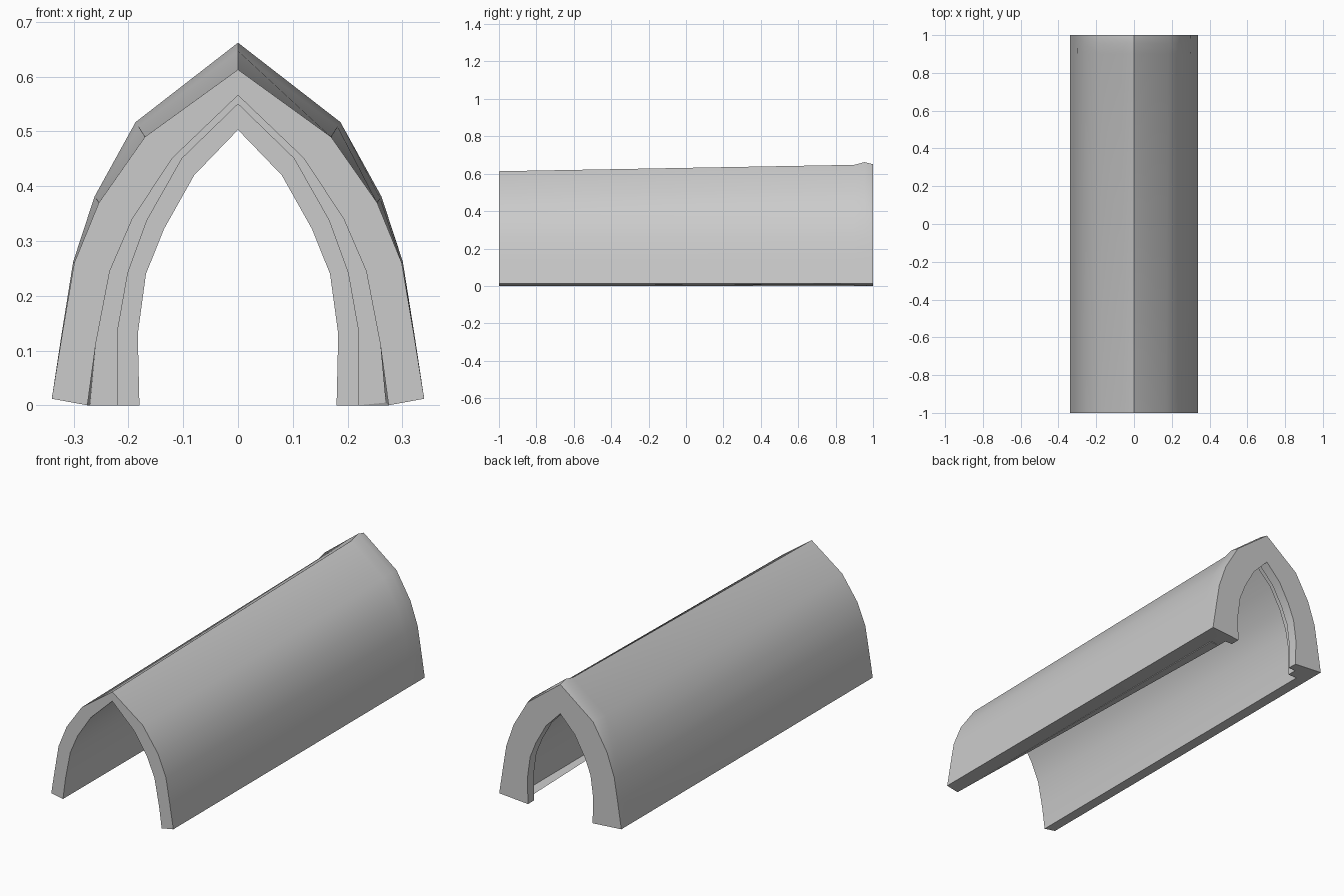
import bpy, bmesh, math

if "Cube" in bpy.data.objects:
    bpy.data.objects.remove(bpy.data.objects["Cube"])

# Half cross-sections (x, z) from foot to apex
OUT_FRONT = [(.34, .012), (.32, .136), (.299, .26), (.254, .37), (.17, .49), (0, .613)]
OUT_BACK = [(.34, .012), (.321, .137), (.301, .262), (.262, .381), (.187, .517), (0, .662)]
INNER = [(.27, 0), (.26, .11), (.234, .245), (.193, .34), (.12, .451), (0, .566)]
STEP_1 = [(.22, 0), (.22, .135), (.201, .242), (.166, .338), (.102, .451), (0, .55)]
STEP_2 = [(.18, 0), (.183, .13), (.168, .24), (.135, .322), (.08, .42), (0, .503)]
INNER_FRONT = [(.275, 0)] + INNER[1:]


def mix(a, b, t):
    return [(p[0] + (q[0] - p[0]) * t, p[1] + (q[1] - p[1]) * t) for p, q in zip(a, b)]


# Closed loop of rows: along the roof to the back, then forward through the stepped portal
ROWS = [
    (-1.0, OUT_FRONT),
    (0.9, mix(OUT_FRONT, OUT_BACK, .7)),
    (0.955, OUT_BACK),
    (1.0, mix(OUT_FRONT, OUT_BACK, .76)),
    (1.0, STEP_2),
    (0.95, STEP_2),
    (0.95, STEP_1),
    (0.9, STEP_1),
    (0.9, INNER),
    (-1.0, INNER_FRONT),
]

# Pointed-arch tunnel shell
bm = bmesh.new()
grid = []
for y, half in ROWS:
    full = half + [(-x, z) for x, z in reversed(half[:-1])]
    grid.append([bm.verts.new((x, y, z)) for x, z in full])
n = len(grid)
for i in range(n):
    a, b = grid[i], grid[(i + 1) % n]
    for j in range(len(a) - 1):
        bm.faces.new((a[j], a[j + 1], b[j + 1], b[j]))

# Undersides of the two walls
caps = [bm.faces.new([row[k] for row in grid]) for k in (0, -1)]
bmesh.ops.triangulate(bm, faces=caps)
bmesh.ops.recalc_face_normals(bm, faces=bm.faces[:])

mesh = bpy.data.meshes.new("arched_tunnel")
bm.to_mesh(mesh)
bm.free()
tunnel = bpy.data.objects.new("arched_tunnel", mesh)
bpy.context.collection.objects.link(tunnel)
bpy.context.view_layer.objects.active = tunnel
tunnel.select_set(True)
bpy.ops.object.shade_smooth_by_angle(angle=math.radians(30))
